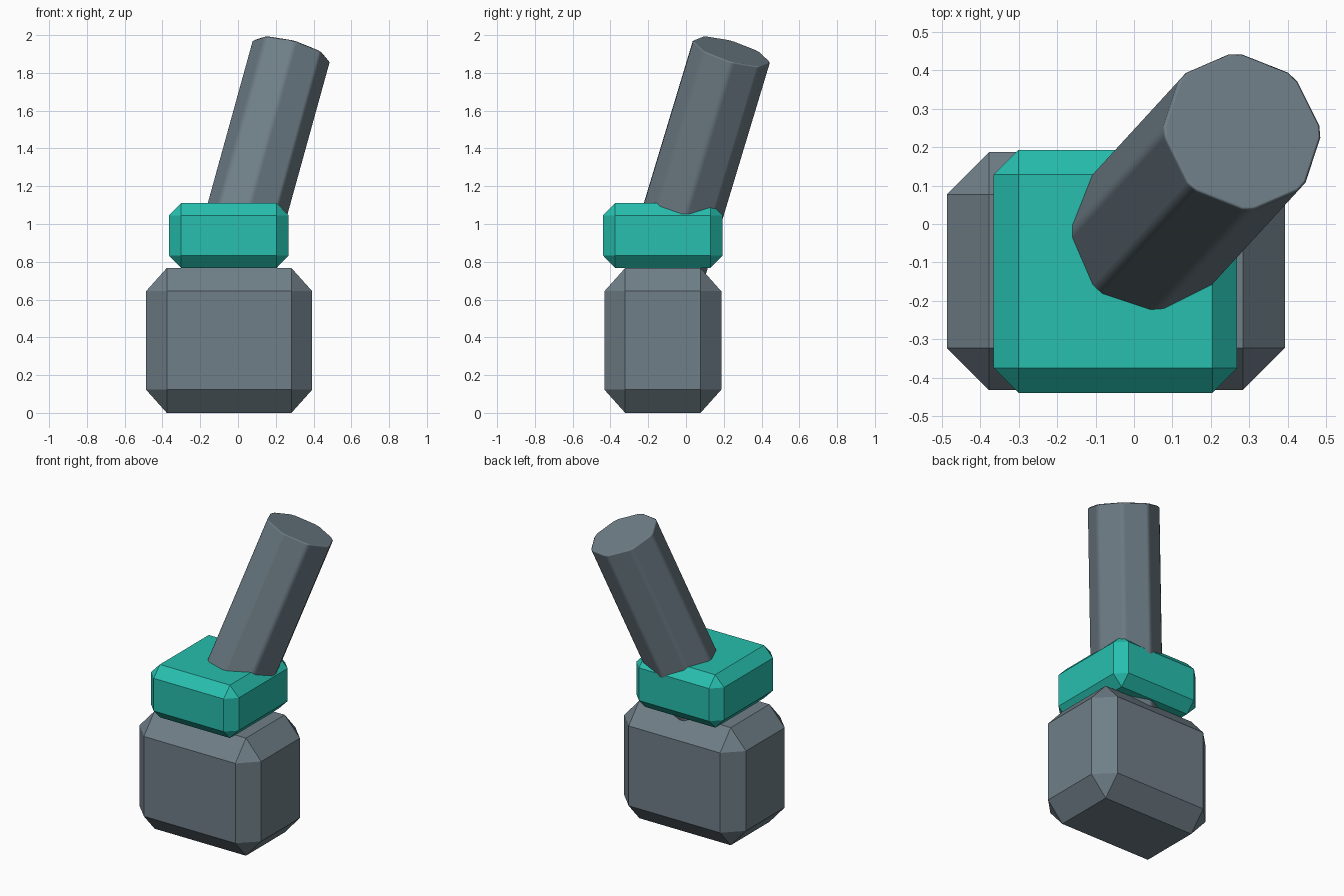
import bpy, bmesh
from mathutils import Vector, Matrix

if "Cube" in bpy.data.objects:
    bpy.data.objects.remove(bpy.data.objects["Cube"])


def make_material(name, color):
    mat = bpy.data.materials.new(name)
    mat.diffuse_color = (*color, 1)
    mat.use_nodes = True
    mat.node_tree.nodes["Principled BSDF"].inputs["Base Color"].default_value = mat.diffuse_color
    return mat


def make_object(name, bm, mat, smooth=False):
    bmesh.ops.recalc_face_normals(bm, faces=bm.faces)
    for f in bm.faces:
        f.smooth = smooth
    mesh = bpy.data.meshes.new(name)
    bm.to_mesh(mesh)
    bm.free()
    mesh.materials.append(mat)
    obj = bpy.data.objects.new(name, mesh)
    bpy.context.collection.objects.link(obj)
    return obj


def chamfered_box(name, lo, hi, cut, mat):
    """Box between two corners, every edge and corner cut back by cut (x, y, z)."""
    lo, hi, cut = Vector(lo), Vector(hi), Vector(cut)
    mid, half = (lo + hi) / 2, (hi - lo) / 2
    bm = bmesh.new()
    for sx in (-1, 1):
        for sy in (-1, 1):
            for sz in (-1, 1):
                sign = Vector((sx, sy, sz))
                for axis in range(3):
                    p = half - cut
                    p[axis] = half[axis]
                    bm.verts.new(mid + p * sign)
    bmesh.ops.convex_hull(bm, input=bm.verts)
    bmesh.ops.dissolve_limit(bm, angle_limit=0.01, verts=bm.verts, edges=bm.edges)
    return make_object(name, bm, mat)


slate = make_material("slate", (0.16, 0.21, 0.245))
teal = make_material("teal", (0.02, 0.52, 0.426))

# Lower block
chamfered_box("base_block", (-0.487, -0.432, 0), (0.393, 0.187, 0.767),
              (0.11, 0.11, 0.123), slate)

# Teal collar
chamfered_box("collar", (-0.365, -0.439, 0.767), (0.268, 0.193, 1.112),
              (0.064, 0.064, 0.066), teal)

# Tilted eight-sided post with softened edges
top = Vector((0.282, 0.241, 1.915))
axis = Vector((0.277, 0.302, 1)).normalized()
length = 1.26
side = Vector((0, 0, 1)).cross(axis).normalized()
frame = Matrix((side, axis.cross(side), axis)).transposed().to_4x4()
bm = bmesh.new()
bmesh.ops.create_cone(bm, cap_ends=True, segments=8, radius1=0.218, radius2=0.218, depth=length)
uprights = [e for e in bm.edges if abs(e.verts[0].co.z - e.verts[1].co.z) > 0.5]
bmesh.ops.bevel(bm, geom=uprights, offset=0.018, segments=1, affect='EDGES')
rims = [e for e in bm.edges if abs(e.verts[0].co.z - e.verts[1].co.z) < 0.01]
bmesh.ops.bevel(bm, geom=rims, offset=0.008, segments=1, affect='EDGES')
bm.transform(Matrix.Translation(top - axis * length / 2) @ frame)
post = make_object("post", bm, slate, smooth=True)
weighted = post.modifiers.new("flat_face_shading", 'WEIGHTED_NORMAL')
weighted.weight = 100
